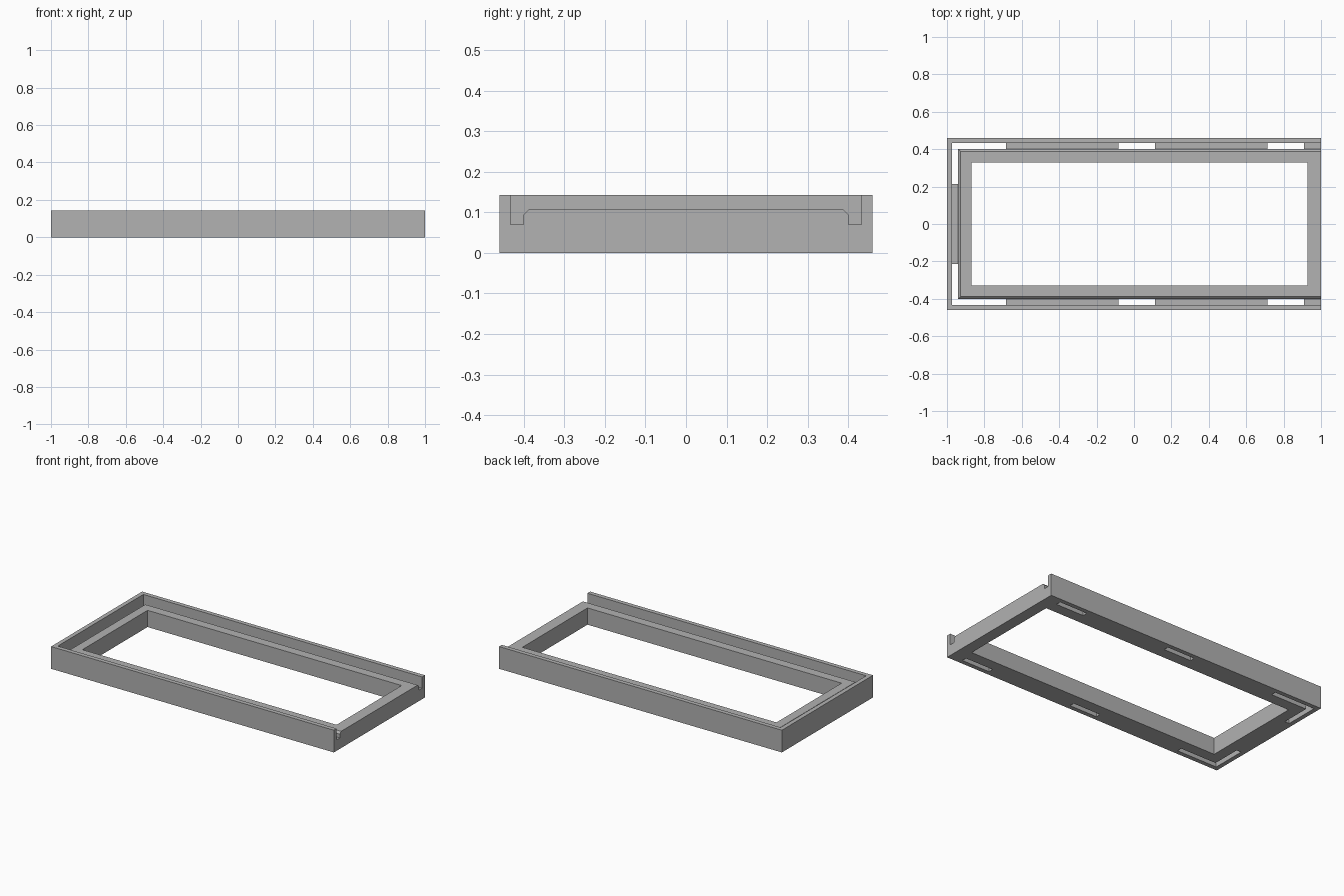
import bpy
import bmesh

if "Cube" in bpy.data.objects:
    bpy.data.objects.remove(bpy.data.objects["Cube"])

HALF_Y, HEIGHT = 0.46, 0.142       # outer size
WALL, GAP, RIM = 0.028, 0.032, 0.071
LEDGE_Z, FLOOR_Z, CHAMFER = 0.107, 0.07, 0.013
FAR = 0.3                          # overshoot for cutting solids

grey = bpy.data.materials.new("plain_grey")
grey.use_nodes = True
colour = (0.445, 0.445, 0.445, 1)
grey.diffuse_color = colour
grey.node_tree.nodes["Principled BSDF"].inputs["Base Color"].default_value = colour


def box(name, x, y, z, chamfer=0):
    """Box from ranges, optionally with chamfered top edges."""
    bm = bmesh.new()
    bmesh.ops.create_cube(bm, size=1)
    for v in bm.verts:
        v.co = [r[0] if c < 0 else r[1] for c, r in zip(v.co, (x, y, z))]
    if chamfer:
        top = [e for e in bm.edges if all(v.co.z == max(w.co.z for w in bm.verts) for v in e.verts)]
        bmesh.ops.bevel(bm, geom=top, offset=chamfer, segments=1, affect='EDGES')
    bmesh.ops.recalc_face_normals(bm, faces=bm.faces)
    mesh = bpy.data.meshes.new(name)
    bm.to_mesh(mesh)
    bm.free()
    mesh.materials.append(grey)
    obj = bpy.data.objects.new(name, mesh)
    bpy.context.collection.objects.link(obj)
    return obj


def subtract(target, cutter):
    """Cut one solid from another and discard the cutter."""
    cutter.hide_render = True
    mod = target.modifiers.new("cut", 'BOOLEAN')
    mod.operation, mod.solver, mod.object = 'DIFFERENCE', 'EXACT', cutter
    with bpy.context.temp_override(object=target, active_object=target):
        bpy.ops.object.modifier_apply(modifier=mod.name)
    bpy.data.objects.remove(cutter)


def sym(half):
    return (-half, half)


# Outer block
frame = box("tray_frame", sym(1), sym(HALF_Y), (0, HEIGHT))

# Recess volume, open at the +x end
inner = HALF_Y - WALL
recess = box("recess", (WALL - 1, 1 + FAR), sym(inner), (-FAR, FAR))

# Raised inner ledge with chamfered rim
edge = WALL + GAP
subtract(recess, box("ledge", (edge - 1, 1 + 2 * FAR), sym(HALF_Y - edge),
                     (-2 * FAR, LEDGE_Z), CHAMFER))

# Channel floors that bridge wall and ledge, leaving through slots between
for x in ((-0.685, -0.083), (0.112, 0.713), (0.91, 1 + 2 * FAR)):
    subtract(recess, box("side_bridge", x, sym(1), (-2 * FAR, FLOOR_Z)))
subtract(recess, box("end_bridge", (-1.2, -0.9), sym(0.213), (-2 * FAR, FLOOR_Z)))
subtract(frame, recess)

# Central window
subtract(frame, box("window", (-0.87, 0.927), sym(HALF_Y - edge - RIM), (-FAR, FAR)))
